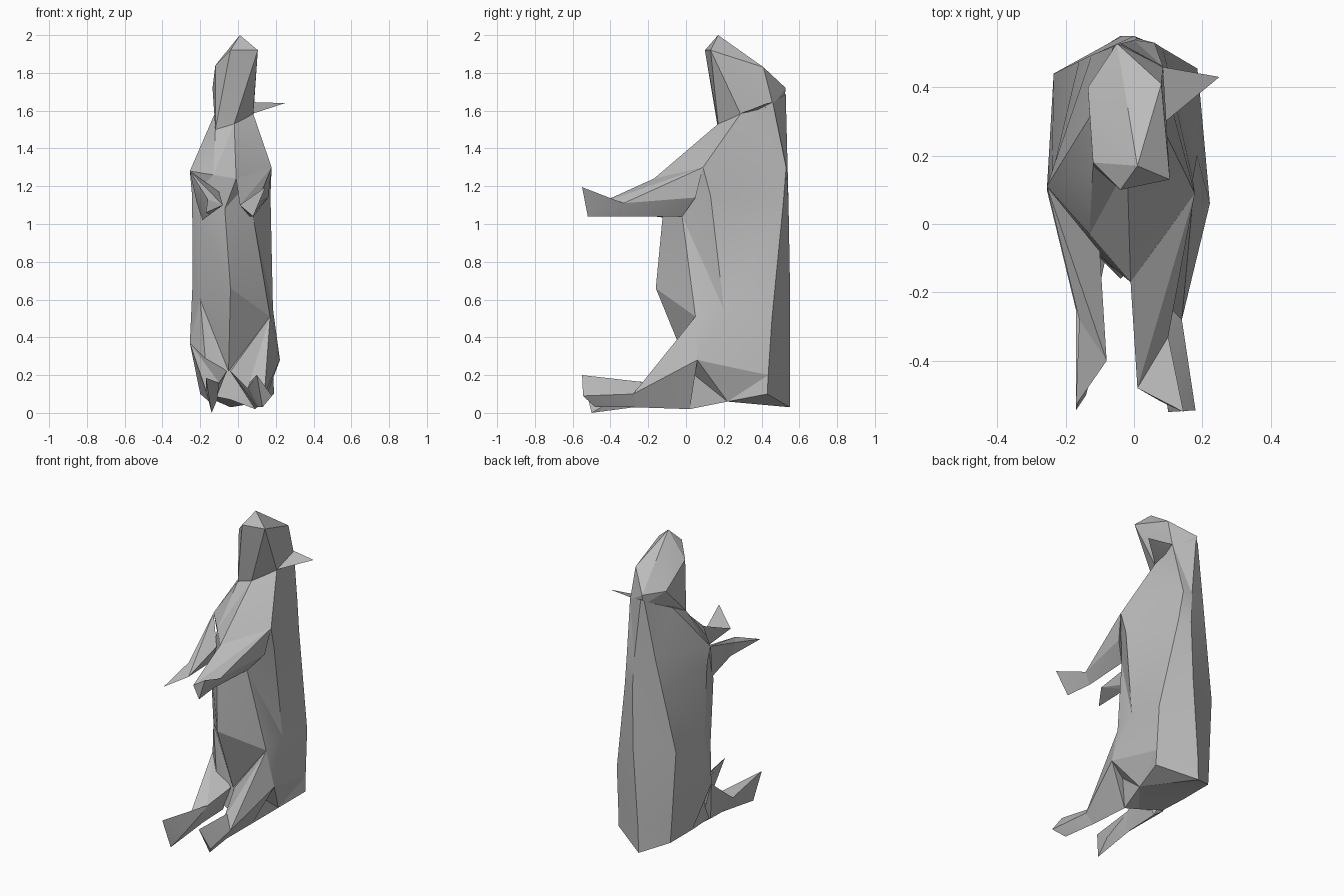
import bpy, bmesh, math

grey = bpy.data.materials.new("plain grey")
grey.diffuse_color = (0.5, 0.5, 0.5, 1)


def finish(name, bm):
    bmesh.ops.recalc_face_normals(bm, faces=bm.faces)
    mesh = bpy.data.meshes.new(name)
    bm.to_mesh(mesh)
    bm.free()
    mesh.materials.append(grey)
    ob = bpy.data.objects.new(name, mesh)
    bpy.context.collection.objects.link(ob)
    bpy.context.view_layer.objects.active = ob
    ob.select_set(True)
    bpy.ops.object.shade_smooth_by_angle(angle=math.radians(20))
    ob.select_set(False)
    return ob


def hull(name, points):
    bm = bmesh.new()
    for p in points:
        bm.verts.new(p)
    bmesh.ops.convex_hull(bm, input=bm.verts)
    loose = [v for v in bm.verts if not v.link_faces]
    bmesh.ops.delete(bm, geom=loose, context='VERTS')
    return finish(name, bm)


def loft(name, rings):
    bm = bmesh.new()
    loops = [[bm.verts.new(p) for p in r] for r in rings]
    for a, b in zip(loops, loops[1:]):
        n = len(a)
        for i in range(n):
            j = (i + 1) % n
            bm.faces.new((a[i], a[j], b[j], b[i]))
    bm.faces.new(loops[0])
    bm.faces.new(loops[-1])
    bmesh.ops.triangulate(bm, faces=bm.faces)
    return finish(name, bm)


# Body rings run front, right, back, left
base = [(-.04, 0, .07), (.09, .02, .02), (.14, .22, .06), (.19, .43, .1),
        (-.04, .55, .03), (-.2, .45, .1), (-.2, .22, .1), (-.19, .03, .1)]
hips = [(-.05, .02, .22), (.12, .02, .22), (.222, .06, .28), (.188, .435, .2),
        (-.035, .55, .2), (-.207, .448, .2), (-.255, .1, .37), (-.17, .02, .25)]
belly = [(-.04, -.16, .66), (.17, .05, .51), (.185, .2, .55), (.185, .455, .5),
         (0, .55, .7), (-.235, .44, .7), (-.24, .15, .7), (-.2, .03, .6)]
ribs = [(-.07, -.12, 1.08), (.08, -.02, 1.04), (.172, .13, 1.15), (.085, .514, 1.1),
        (.01, .543, 1.1), (-.161, .476, 1.1), (-.243, .13, 1.15), (-.2, 0, 1.01)]
chest = [(-.01, -.17, 1.24), (.09, -.04, 1.26), (.178, .09, 1.3), (.06, .53, 1.3),
         (.0, .538, 1.3), (-.124, .494, 1.3), (-.255, .11, 1.28), (-.13, -.03, 1.26)]
neck = [(-.02, .17, 1.53), (.03, .23, 1.555), (.08, .29, 1.585), (.085, .46, 1.64),
        (-.04, .528, 1.69), (-.06, .52, 1.68), (-.125, .32, 1.58), (-.12, .17, 1.5)]
loft("body", [base, hips, belly, ribs, chest, neck])

# Head
hull("head", [(.01, .17, 2), (.105, .13, 1.92), (-.04, .1, 1.92), (-.12, .18, 1.84),
              (-.135, .4, 1.72), (.08, .41, 1.83), (-.05, .528, 1.72), (-.12, .17, 1.5),
              (-.02, .17, 1.53), (.08, .29, 1.58), (.085, .46, 1.63), (-.05, .52, 1.65)])

# Thin side spike
hull("side_spike", [(.25, .43, 1.64), (.08, .29, 1.585), (.08, .46, 1.645), (.08, .38, 1.605)])

# Arms and hands
hull("right_arm", [(.178, .09, 1.3), (.16, .05, 1.14), (.08, -.02, 1.04), (-.01, -.17, 1.24),
                   (.12, -.18, 1.14), (.1, -.33, 1.11), (.01, -.48, 1.1), (.06, -.34, 1.04)])
hull("right_hand", [(.1, -.33, 1.11), (.01, -.48, 1.1), (.06, -.34, 1.04),
                    (.145, -.55, 1.195), (.08, -.52, 1.04)])
hull("left_arm", [(-.255, .11, 1.28), (-.19, 0, 1.02), (-.1, -.08, 1.17), (-.22, -.02, 1.12),
                  (-.16, -.28, 1.13), (-.08, -.4, 1.1), (-.15, -.25, 1.05)])
hull("left_hand", [(-.16, -.28, 1.13), (-.08, -.4, 1.1), (-.15, -.25, 1.05),
                   (-.17, -.53, 1.06)])

# Legs and feet
hull("right_leg", [(.17, .05, .51), (.222, .06, .28), (-.04, .02, .22), (.09, .02, .02),
                   (.07, -.15, .21), (.05, -.22, .13), (.14, -.28, .1), (.1, -.28, .03)])
hull("right_foot", [(.06, -.2, .16), (.14, -.28, .1), (.1, -.26, .03), (.05, -.2, .13),
                    (.1, -.55, .2), (.18, -.545, .09), (.13, -.48, .03)])
hull("left_leg", [(-.255, .1, .37), (-.2, .03, .1), (-.06, .01, .22), (-.13, .03, .05),
                  (-.1, -.18, .16), (-.17, -.25, .12), (-.13, -.25, .04)])
hull("left_foot", [(-.1, -.16, .16), (-.17, -.22, .12), (-.13, -.2, .04),
                   (-.17, -.545, .185), (-.14, -.5, 0), (-.11, -.38, .07)])
